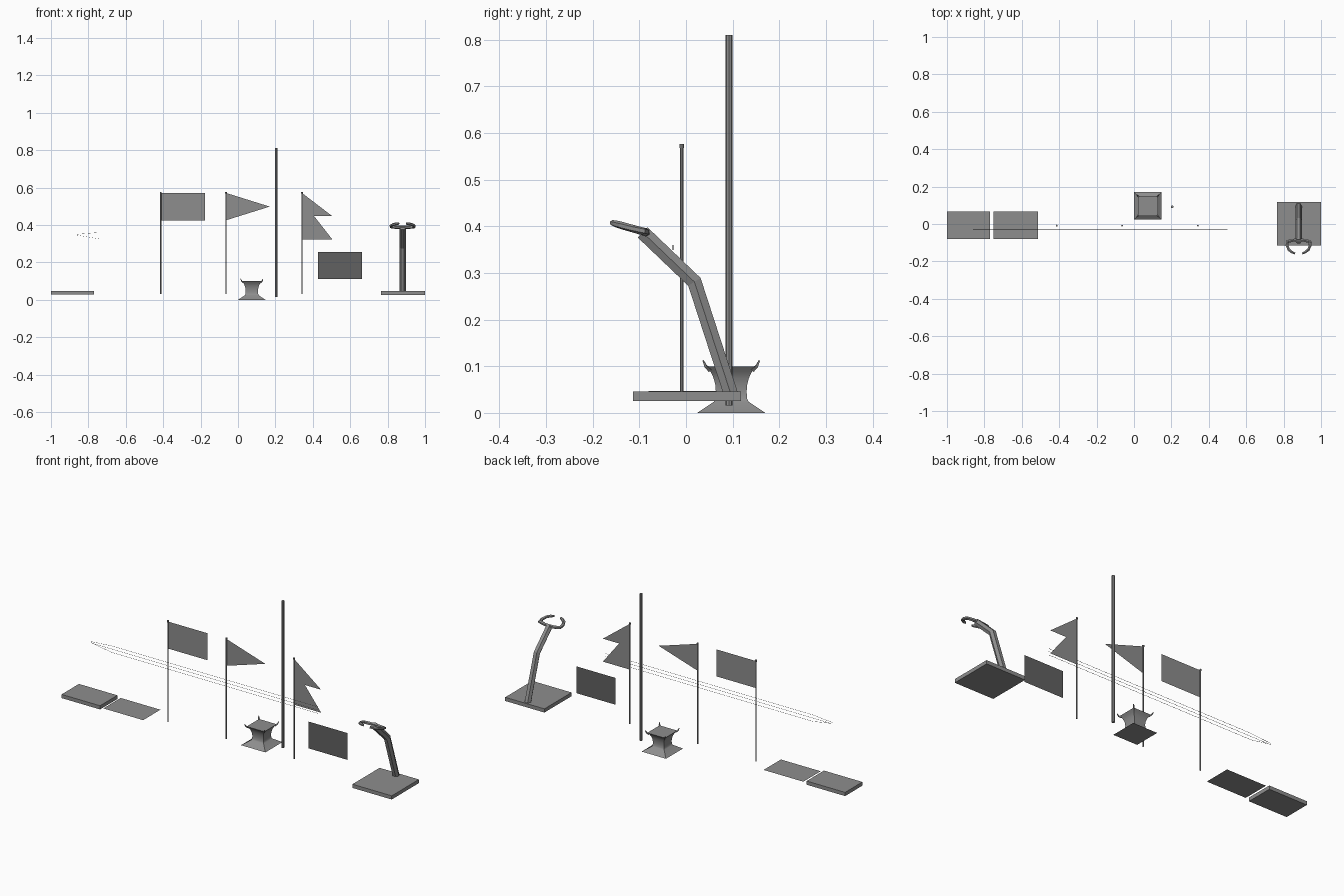
import bpy, bmesh, math
from mathutils import Vector

if "Cube" in bpy.data.objects:
    bpy.data.objects.remove(bpy.data.objects["Cube"], do_unlink=True)


def material(name, value):
    m = bpy.data.materials.new(name)
    m.use_nodes = True
    colour = (value, value, value, 1)
    m.diffuse_color = colour
    m.node_tree.nodes["Principled BSDF"].inputs["Base Color"].default_value = colour
    return m


grey = material("mid grey", 0.27)
dark = material("dark grey", 0.12)


def finish(name, bm, mat, smooth=False):
    bmesh.ops.recalc_face_normals(bm, faces=bm.faces)
    me = bpy.data.meshes.new(name)
    bm.to_mesh(me)
    bm.free()
    me.materials.append(mat)
    ob = bpy.data.objects.new(name, me)
    bpy.context.collection.objects.link(ob)
    if smooth:
        bpy.ops.object.select_all(action='DESELECT')
        ob.select_set(True)
        bpy.context.view_layer.objects.active = ob
        bpy.ops.object.shade_smooth_by_angle(angle=math.radians(40))
    return ob


def box(name, x0, x1, y0, y1, z0, z1):
    bm = bmesh.new()
    bmesh.ops.create_cube(bm, size=1)
    for v in bm.verts:
        v.co = (x1 if v.co.x > 0 else x0, y1 if v.co.y > 0 else y0,
                z1 if v.co.z > 0 else z0)
    return finish(name, bm, grey)


def sheet(name, points, mat=grey):
    bm = bmesh.new()
    bm.faces.new([bm.verts.new(p) for p in points])
    return finish(name, bm, mat)


def tube(name, path, radii, sides=6, smooth=False):
    """Sweep a polygon along a path with mitred joints."""
    bm = bmesh.new()
    pts = [Vector(p) for p in path]
    rings = []
    for i, p in enumerate(pts):
        before = (p - pts[i - 1]).normalized() if i else None
        after = (pts[i + 1] - p).normalized() if i < len(pts) - 1 else None
        d = ((before or after) + (after or before)).normalized()
        stretch = 1 / d.dot(before or after)
        side = Vector((1, 0, 0)) if abs(d.x) < 0.1 else Vector((0, 0, 1))
        side = (side - d * side.dot(d)).normalized()
        other = d.cross(side)
        ring = []
        for k in range(sides):
            a = math.tau * k / sides
            ring.append(bm.verts.new(p + radii[i] * (
                side * math.cos(a) + other * math.sin(a) * stretch)))
        rings.append(ring)
    for a, b in zip(rings, rings[1:]):
        for k in range(sides):
            n = (k + 1) % sides
            bm.faces.new((a[k], a[n], b[n], b[k]))
    bm.faces.new(rings[0])
    bm.faces.new(rings[-1])
    return finish(name, bm, grey, smooth)


# Two mats on the left: one thick, one a plain sheet
box("thick_mat", -1, -0.77, -0.08, 0.068, 0.027, 0.047)
sheet("thin_mat", [(-0.75, -0.08, 0.038), (-0.512, -0.08, 0.038),
                   (-0.512, 0.068, 0.038), (-0.75, 0.068, 0.038)])

# Flags on thin poles
FLAG_Y = -0.009
flags = {
    "square": (-0.413, [(0, 0.571), (0.236, 0.571), (0.236, 0.425), (0, 0.425)]),
    "pennant": (-0.064, [(0, 0.571), (0.234, 0.498), (0, 0.425)]),
    "swallowtail": (0.342, [(0, 0.571), (0.162, 0.447), (0.065, 0.447),
                            (0.162, 0.323), (0, 0.323)]),
}
for name, (x, outline) in flags.items():
    sheet(name + "_flag", [(x + u, FLAG_Y, z) for u, z in outline])
    tube(name + "_flag_pole", [(x, FLAG_Y, z) for z in (0.03, 0.568)],
         [0.0035] * 2, 8, True)
    tube(name + "_flag_cap", [(x, FLAG_Y, z) for z in (0.568, 0.577)],
         [0.005] * 2, 8, True)

# Dark hanging banner
sheet("dark_banner", [(0.428, FLAG_Y, 0.11), (0.663, FLAG_Y, 0.11),
                      (0.663, FLAG_Y, 0.255), (0.428, FLAG_Y, 0.255)], dark)

# Hair-thin cords that come together at the left end
cords = [[(-0.86, 0.35), (-0.74, 0.36), (0.5, 0.36)],
         [(-0.84, 0.343), (0.5, 0.343)],
         [(-0.86, 0.345), (-0.74, 0.325), (0.5, 0.325)]]
for i, line in enumerate(cords):
    tube("cord_%d" % (i + 1), [(x, -0.028, z) for x, z in line],
         [0.0008] * len(line), 3)

# Tall post
tube("tall_post", [(0.204, 0.092, z) for z in (0.016, 0.81)], [0.0075] * 2, 8, True)

# Square pedestal with a flared foot and flared head
CX, CY = 0.074, 0.097
profile = [(0.073, 0), (0.037, 0.024), (0.034, 0.03), (0.033, 0.045), (0.034, 0.06),
           (0.038, 0.075), (0.044, 0.088), (0.053, 0.099)]
corners = [(1, 1), (-1, 1), (-1, -1), (1, -1)]
bm = bmesh.new()
loops = [[bm.verts.new((CX + sx * r, CY + sy * r, z)) for sx, sy in corners]
         for r, z in profile]
for a, b in zip(loops, loops[1:]):
    for k in range(4):
        n = (k + 1) % 4
        bm.faces.new((a[k], a[n], b[n], b[k]))
bm.faces.new(loops[0])
bm.faces.new(loops[-1])
finish("pedestal", bm, grey, True)

# Upturned horns on the pedestal corners
for i, (sx, sy) in enumerate(corners):
    tube("pedestal_horn_%d" % (i + 1),
         [(CX + sx * r, CY + sy * r, z)
          for r, z in ((0.046, 0.092), (0.055, 0.1), (0.06, 0.112))],
         [0.005, 0.004, 0.002], 4)

# Bent stand on a square base
box("stand_base", 0.765, 1, -0.114, 0.118, 0.026, 0.046)
SX = 0.88
tube("stand_arm", [(SX, 0.098, 0.035), (SX, 0.018, 0.281), (SX, -0.093, 0.387)],
     [0.0175] * 3, 6)

# Open claw at the end of the arm, rising towards its tips
claw = [(0, -0.085), (0.03, -0.087), (0.06, -0.094), (0.062, -0.115),
        (0.052, -0.138), (0.036, -0.15), (0.02, -0.158)]
for side, s in (("left", 1), ("right", -1)):
    tube(side + "_claw",
         [(SX + s * u, y, 0.387 - 0.28 * (y + 0.085)) for u, y in claw],
         [0.009, 0.009, 0.0085, 0.008, 0.008, 0.0075, 0.006], 6)
